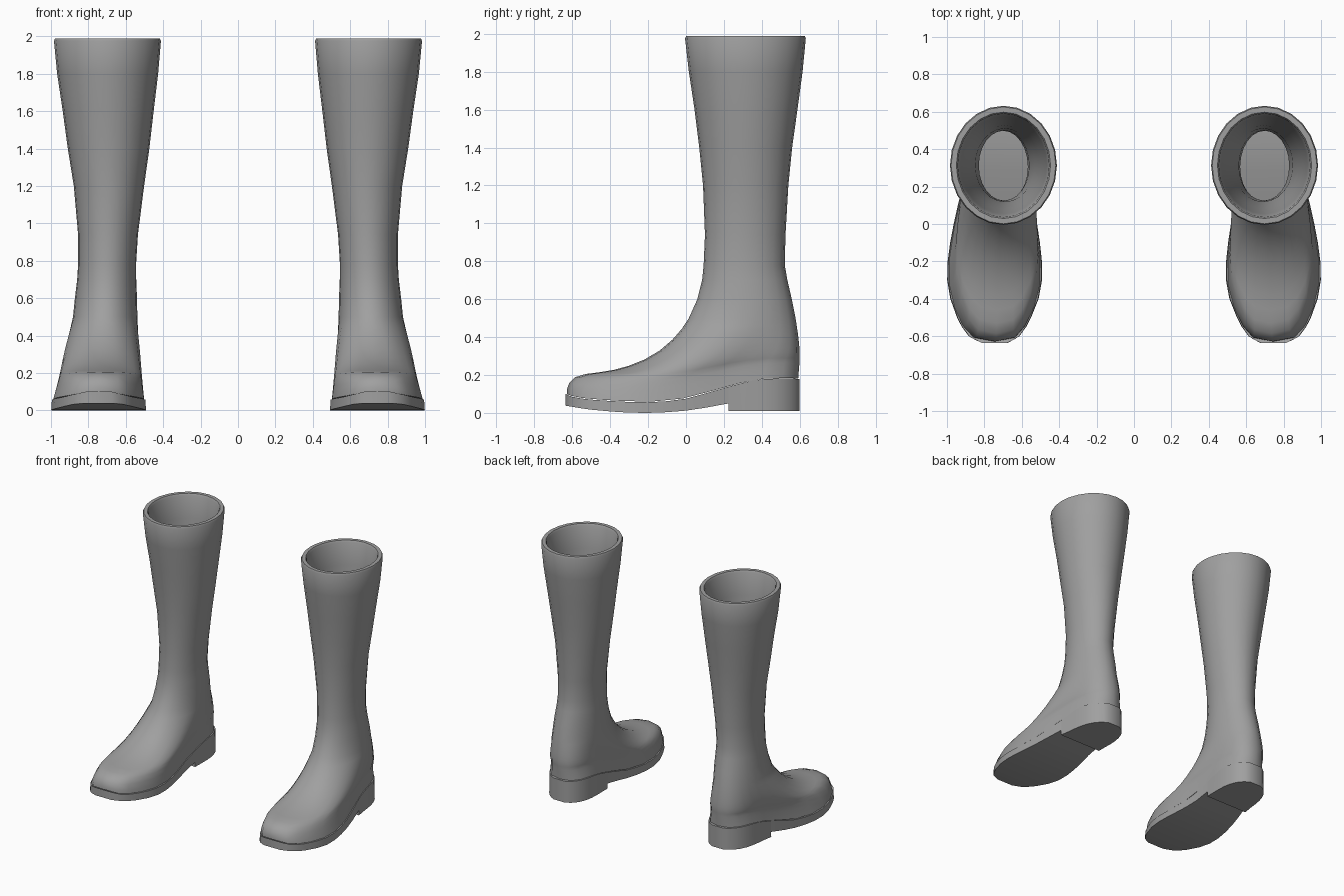
import bpy, bmesh, math

cube = bpy.data.objects.get("Cube")
if cube:
    bpy.data.objects.remove(cube, do_unlink=True)

grey = bpy.data.materials.new("grey_rubber")
grey.use_nodes = True
GREY = (0.35, 0.35, 0.35, 1)
grey.diffuse_color = GREY
grey.node_tree.nodes["Principled BSDF"].inputs["Base Color"].default_value = GREY

SEG = 24
ANKLE = 0.5  # height where foot rings become level shaft rings


def lookup(table, x, col=1):
    """Smooth cubic interpolation of one table column."""
    x = min(max(x, table[0][0]), table[-1][0])
    i = 0
    while i < len(table) - 2 and x > table[i + 1][0]:
        i += 1

    def slope(k):
        a, b = table[max(k - 1, 0)], table[min(k + 1, len(table) - 1)]
        return (b[col] - a[col]) / (b[0] - a[0])
    p, q = table[i], table[i + 1]
    h = q[0] - p[0]
    u = (x - p[0]) / h
    return ((2*u**3 - 3*u**2 + 1) * p[col] + (u**3 - 2*u**2 + u) * h * slope(i)
            + (3*u**2 - 2*u**3) * q[col] + (u**3 - u**2) * h * slope(i + 1))


# Footprint: y, centre x, half width
FOOT = [(-.635, .745, .07), (-.6, .748, .135), (-.5, .748, .198), (-.4, .746, .236),
        (-.27, .745, .255), (-.1, .743, .24), (.1, .737, .205), (.25, .72, .185),
        (.4, .71, .175), (.5, .705, .15), (.57, .70, .1), (.6, .70, .05)]
# Seam between upper and sole, and underside of the front sole: y, z
SEAM = [(-.635, .10), (-.6, .085), (-.5, .07), (-.2, .056), (0, .075),
        (.12, .108), (.25, .145), (.36, .172), (.45, .18), (.6, .18)]
UNDER = [(-.635, .038), (-.5, .017), (-.25, 0), (0, .012), (.225, .05)]
# Instep profile: y, z
INSTEP = [(-.628, .10), (-.628, .125), (-.615, .16), (-.585, .188), (-.53, .205),
          (-.46, .214), (-.38, .227), (-.3, .249), (-.22, .281), (-.14, .328),
          (-.07, .388), (-.02, .446)]
# Back of the heel by relative height: t, y
BACK = [(0, .592), (.4, .6), (.7, .592), (1, .578)]
# Shaft rings: z, front y, back y, centre x, half width
SHAFT = [(.5, .015, .578, .71, .172), (.6, .06, .558, .706, .166),
         (.7, .085, .535, .702, .158), (.78, .093, .521, .70, .155),
         (.94, .1, .525, .695, .16), (1.2, .09, .54, .69, .188),
         (1.4, .07, .56, .692, .218), (1.6, .045, .588, .694, .243),
         (1.8, .015, .615, .697, .27), (1.975, -.005, .632, .698, .286)]


def foot_ring(y0, z0, inset=0):
    s = lookup(SEAM, y0)
    t = (z0 - s) / (ANKLE - s)
    front, back = y0 + inset, lookup(BACK, t) - inset
    pts = []
    for j in range(SEG):
        a = 2 * math.pi * j / SEG
        v = .5 - .5 * math.cos(a)
        y = front + (back - front) * v
        fy = FOOT[0][0] + (FOOT[-1][0] - FOOT[0][0]) * v
        wide = 0 if j in (0, SEG // 2) else .97 * lookup(FOOT, fy, 2)
        w = wide * (1 - t) + SHAFT[0][4] * abs(math.sin(a)) * t
        w *= 1 - inset / .18
        c = lookup(FOOT, fy) * (1 - t) + SHAFT[0][3] * t
        seam = lookup(SEAM, y)
        pts.append((c + math.copysign(w, math.sin(a)), y, seam + t * (ANKLE - seam)))
    return pts


def shaft_ring(row, inset=0, lift=0):
    z, f, b, c, w = row
    ring = [2 * math.pi * j / SEG for j in range(SEG)]
    return [(c + (w - inset) * math.sin(a),
             (f + b) / 2 - ((b - f) / 2 - inset) * math.cos(a), z + lift) for a in ring]


def finish(name, bm, angle):
    bmesh.ops.remove_doubles(bm, verts=bm.verts, dist=.0005)
    bmesh.ops.recalc_face_normals(bm, faces=bm.faces)
    mesh = bpy.data.meshes.new(name)
    bm.to_mesh(mesh)
    bm.free()
    mesh.materials.append(grey)
    ob = bpy.data.objects.new(name, mesh)
    bpy.context.collection.objects.link(ob)
    bpy.ops.object.select_all(action='DESELECT')
    ob.select_set(True)
    bpy.context.view_layer.objects.active = ob
    bpy.ops.object.shade_smooth_by_angle(angle=math.radians(angle))
    # the second boot
    ob.modifiers.new("pair", 'MIRROR').use_mirror_merge = False


def loft(name, rings):
    bm = bmesh.new()
    vs = [[bm.verts.new(p) for p in r] for r in rings]
    for a, b in zip(vs, vs[1:]):
        for j in range(SEG):
            k = (j + 1) % SEG
            bm.faces.new((a[j], a[k], b[k], b[j]))
    # cap both ends with strips across the foot
    for r in (vs[0], vs[-1]):
        for j in range(SEG // 2):
            loop = [r[j], r[j + 1], r[SEG - j - 1], r[(SEG - j) % SEG]]
            bm.faces.new(list(dict.fromkeys(loop)))
    finish(name, bm, 45)


def slab(name, ys, under):
    """Footprint slice from the underside up to the seam."""
    bm = bmesh.new()
    rows = []
    for y in ys:
        c, w = lookup(FOOT, y), lookup(FOOT, y, 2)
        top, low = lookup(SEAM, y), under(y)
        rows.append([bm.verts.new(p) for p in (
            (c - w, y, low), (c + w, y, low), (c + w * .985, y, top), (c - w * .985, y, top))])
    for a, b in zip(rows, rows[1:]):
        for j in range(4):
            k = (j + 1) % 4
            bm.faces.new((a[j], a[k], b[k], b[j]))
    bm.faces.new(rows[0])
    bm.faces.new(rows[-1])
    finish(name, bm, 35)


# Upper: outside from sole to rim, over the rim, then down the lining
outside = [foot_ring(y, z) for y, z in INSTEP] + [shaft_ring(r) for r in SHAFT]
rim = [shaft_ring(SHAFT[-1], i, h) for i, h in ((.006, .014), (.034, .014), (.042, 0))]
lining = [shaft_ring(r, .018 + .016 * (r[0] - ANKLE)) for r in reversed(SHAFT[:-1])]
inner_foot = [foot_ring(y, z, .02) for y, z in reversed(INSTEP[2:])]
loft("boot_upper", outside + rim + lining + inner_foot)

# Sole and heel block
HEEL_FRONT = .225
slab("front_sole", [-.635, -.62, -.6, -.55, -.5, -.4, -.3, -.2, -.1, 0, .1, HEEL_FRONT],
     lambda y: lookup(UNDER, y))
slab("heel", [HEEL_FRONT, .3, .36, .42, .47, .52, .555, .58, .6], lambda y: .01)
